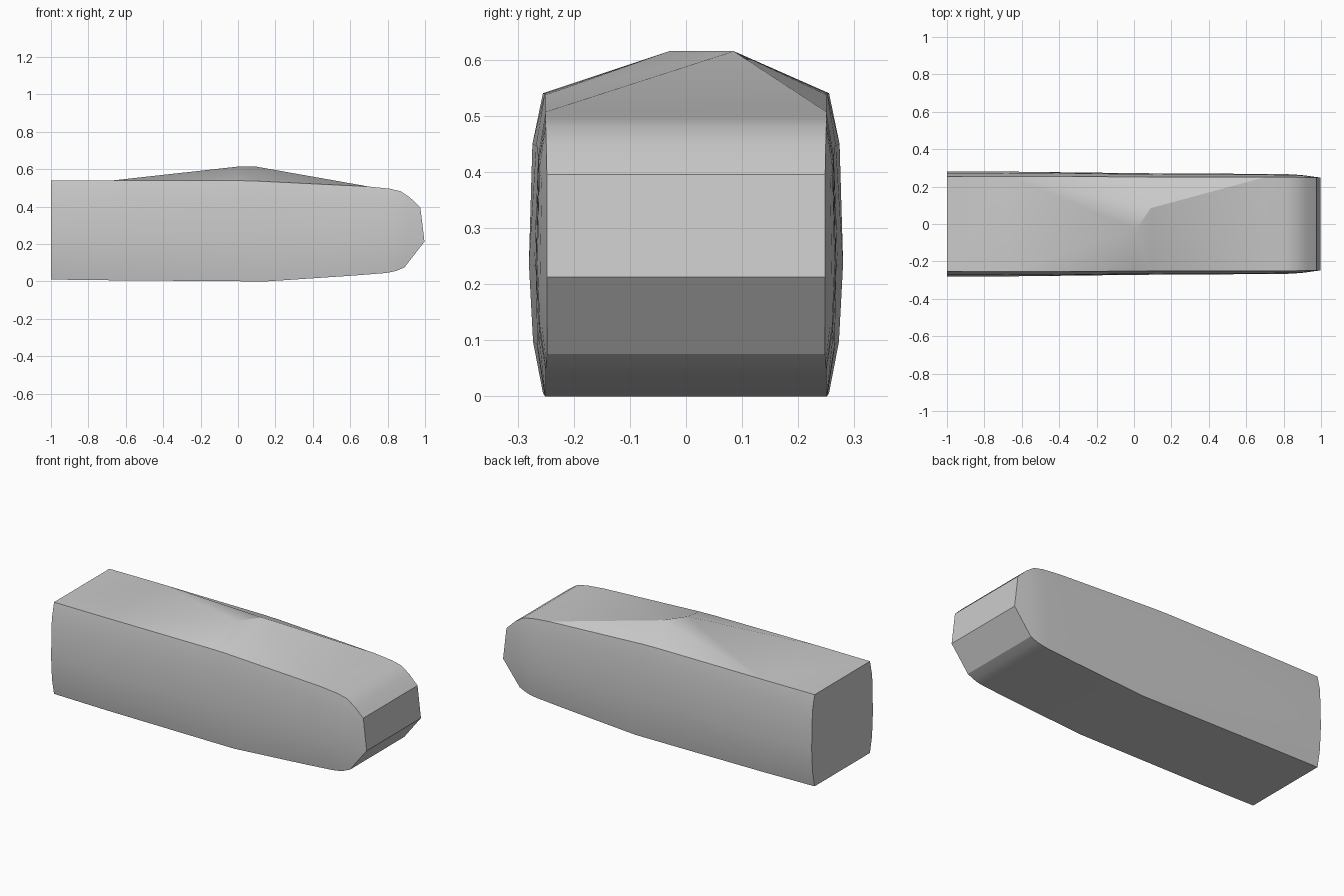
import bpy
import bmesh
import math

cube = bpy.data.objects.get("Cube")
if cube:
    bpy.data.objects.remove(cube, do_unlink=True)

grey = bpy.data.materials.new("plain grey")
grey.use_nodes = True
colour = (0.6, 0.6, 0.6, 1)
grey.diffuse_color = colour
grey.node_tree.nodes["Principled BSDF"].inputs["Base Color"].default_value = colour

# Side levels: fraction of height and share of the outward bulge
LEVELS = [(0, 0), (0.17, 0.7), (0.43, 1), (0.83, 0.75), (1, 0)]
MID = LEVELS[2][0]

# Stations: bottom x, z; middle x; top x, z; edge half width; bulge
STATIONS = [
    (-1, 0.01, -1, -1, 0.54, 0.253, 0.027),
    (-0.67, 0.006, -0.67, -0.67, 0.54, 0.255, 0.025),
    (0, 0.001, 0, 0, 0.539, 0.252, 0.02),
    (0.15, 0, 0.12, 0.09, 0.537, 0.251, 0.02),
    (0.6, 0.03, 0.65, 0.7, 0.507, 0.25, 0.018),
    (0.78, 0.044, 0.8, 0.81, 0.496, 0.25, 0.017),
    (0.82, 0.05, 0.85, 0.87, 0.482, 0.25, 0.015),
    (0.85, 0.058, 0.91, 0.92, 0.448, 0.249, 0.011),
    (0.89, 0.075, 0.997, 0.975, 0.395, 0.248, 0),
]


def side_points(bm, station, side):
    """One upright row of vertices on the left or right wall."""
    xb, zb, xm, xt, zt, half, bulge = station
    row = []
    for t, share in LEVELS:
        if t < MID:
            x = xb + (xm - xb) * t / MID
        else:
            x = xm + (xt - xm) * (t - MID) / (1 - MID)
        row.append(bm.verts.new((x, side * (half + bulge * share), zb + (zt - zb) * t)))
    return row


bm = bmesh.new()
right = [side_points(bm, s, -1) for s in STATIONS]
left = [side_points(bm, s, 1) for s in STATIONS]

# Side walls, underside and flat parts of the roof
for i in range(len(STATIONS) - 1):
    for rows in (right, left):
        for j in range(len(LEVELS) - 1):
            bm.faces.new((rows[i][j], rows[i + 1][j], rows[i + 1][j + 1], rows[i][j + 1]))
    bm.faces.new((right[i][0], left[i][0], left[i + 1][0], right[i + 1][0]))
    if i not in (1, 2, 3):
        bm.faces.new((right[i][-1], right[i + 1][-1], left[i + 1][-1], left[i][-1]))

# Raised roof peak, fanned out to the roof edges
p = bm.verts.new((0.01, -0.03, 0.615))
q = bm.verts.new((0.09, 0.085, 0.615))
ra, rb, rc, rd = [right[i][-1] for i in range(1, 5)]
la, lb, lc, ld = [left[i][-1] for i in range(1, 5)]
for tri in ((ra, rb, p), (rb, rc, p), (rc, q, p), (rc, rd, q), (rd, ld, q),
            (ld, lc, q), (lc, lb, q), (lb, la, q), (la, p, q), (la, ra, p)):
    bm.faces.new(tri)

# Flat back end and faceted nose
bm.faces.new(right[0] + left[0][::-1])
for j in range(len(LEVELS) - 1):
    bm.faces.new((right[-1][j], left[-1][j], left[-1][j + 1], right[-1][j + 1]))

bmesh.ops.recalc_face_normals(bm, faces=bm.faces[:])
mesh = bpy.data.meshes.new("body_shell")
bm.to_mesh(mesh)
bm.free()
mesh.materials.append(grey)
body = bpy.data.objects.new("body_shell", mesh)
bpy.context.collection.objects.link(body)

bpy.ops.object.select_all(action="DESELECT")
body.select_set(True)
bpy.context.view_layer.objects.active = body
bpy.ops.object.shade_smooth_by_angle(angle=math.radians(25))
